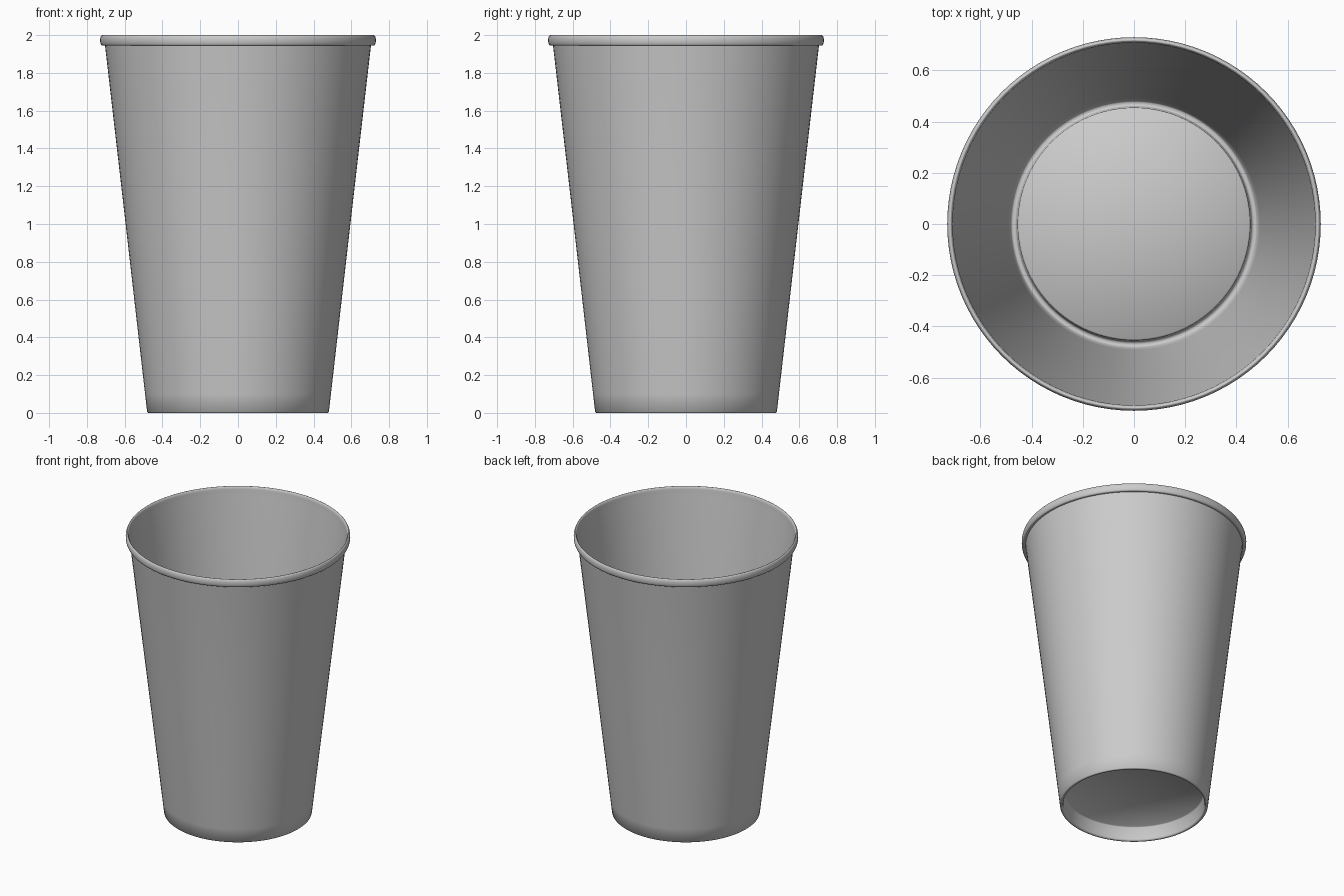
import bpy, bmesh, math

if "Cube" in bpy.data.objects:
    bpy.data.objects.remove(bpy.data.objects["Cube"])

SIDES = 96


def lathe(name, profile):
    """Revolve an (r, z) profile around the z axis as one smooth sheet."""
    bm = bmesh.new()
    rings = []
    for r, z in profile:
        if r == 0:
            rings.append([bm.verts.new((0, 0, z))] * SIDES)
        else:
            rings.append([bm.verts.new((r * math.cos(2 * math.pi * i / SIDES),
                                        r * math.sin(2 * math.pi * i / SIDES), z))
                          for i in range(SIDES)])
    for a, b in zip(rings, rings[1:]):
        for i in range(SIDES):
            j = (i + 1) % SIDES
            corners = list(dict.fromkeys((a[i], a[j], b[j], b[i])))
            bm.faces.new(corners).smooth = True
    me = bpy.data.meshes.new(name)
    bm.to_mesh(me)
    bm.free()
    ob = bpy.data.objects.new(name, me)
    bpy.context.collection.objects.link(ob)
    return ob


# Recessed floor, its skirt and the folded foot
foot = [(0, 0.10), (0.449, 0.10), (0.455, 0.094), (0.459, 0.01),
        (0.463, 0.001), (0.469, 0.0), (0.476, 0.0), (0.481, 0.004)]

# Tapered wall
wall = [(0.492, 0.10), (0.595, 1.0), (0.704, 1.945)]

# Rolled rim curling over and back to the wall
rim = [(0.719 + 0.011 * math.cos(math.radians(a)) ,
        1.972 + 0.028 * math.sin(math.radians(a)))
       for a in range(180, -91, -18)]
rim += [(0.705, 1.946)]

lathe("cup", foot + wall + rim)
